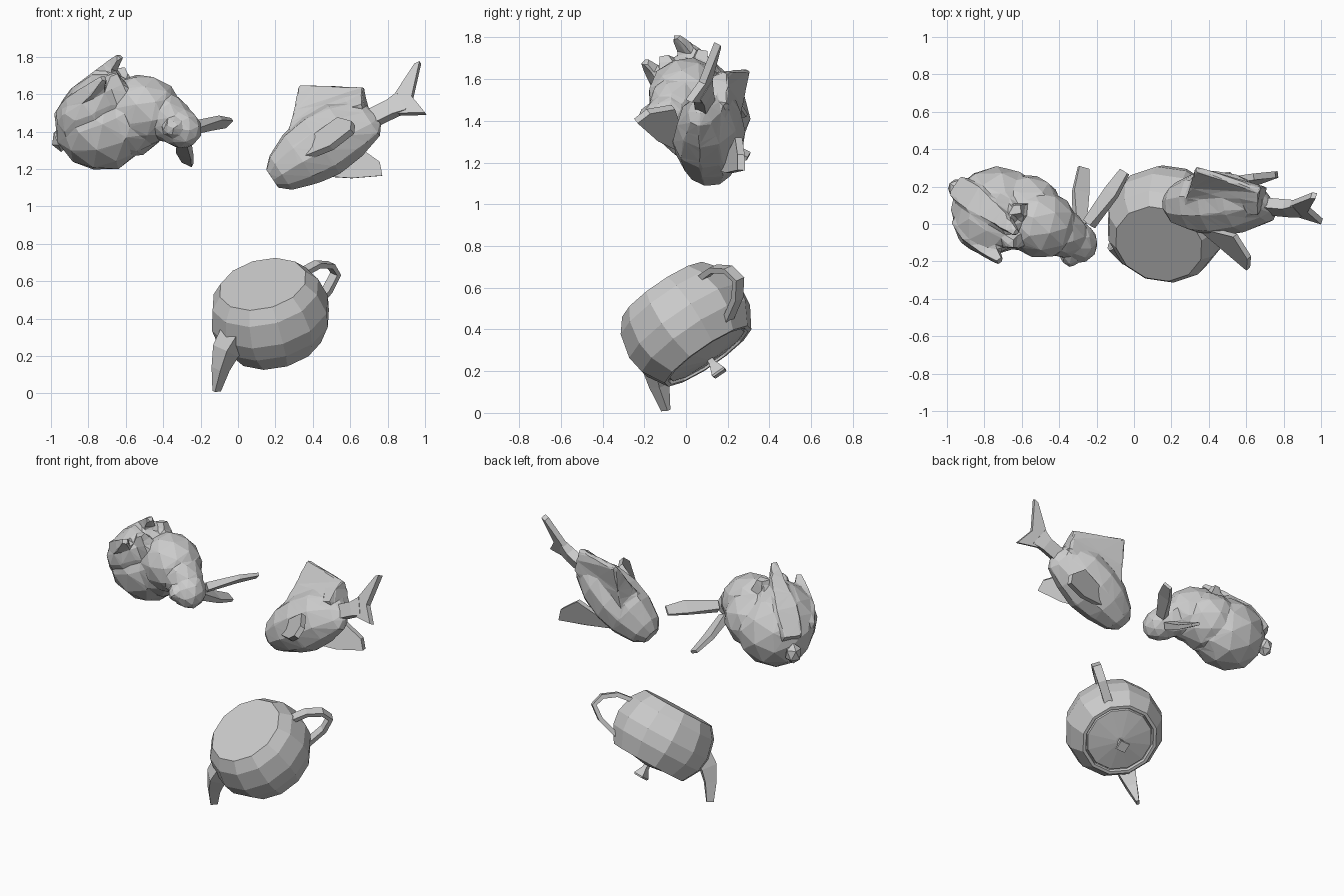
import bpy, bmesh
from math import cos, sin, tau
from mathutils import Vector, Matrix


def finish(name, bm):
    bmesh.ops.recalc_face_normals(bm, faces=bm.faces)
    me = bpy.data.meshes.new(name)
    bm.to_mesh(me)
    bm.free()
    ob = bpy.data.objects.new(name, me)
    bpy.context.collection.objects.link(ob)
    return ob


def frame(origin, x, z):
    # local frame: z kept exact, x made perpendicular
    z = Vector(z).normalized()
    x = Vector(x)
    x = (x - z * x.dot(z)).normalized()
    y = z.cross(x)
    m = Matrix((x, y, z)).transposed().to_4x4()
    m.translation = Vector(origin)
    return m


def loft(name, rings, m=Matrix()):
    bm = bmesh.new()
    vs = [[bm.verts.new(m @ Vector(p)) for p in r] for r in rings]
    n = len(vs[0])
    for a, b in zip(vs, vs[1:]):
        for i in range(n):
            j = (i + 1) % n
            bm.faces.new((a[i], a[j], b[j], b[i]))
    bm.faces.new(vs[0])
    bm.faces.new(vs[-1])
    return finish(name, bm)


def lathe(name, prof, n, m):
    return loft(name, [[(r * cos(tau * i / n), r * sin(tau * i / n), z)
                        for i in range(n)] for r, z in prof], m)


def tube(name, path, side, radii, m=Matrix()):
    # four-sided tube; radii = (across, in plane) at each point
    pts = [Vector(p) for p in path]
    side = Vector(side).normalized()
    rings = []
    for i, p in enumerate(pts):
        t = (pts[min(i + 1, len(pts) - 1)] - pts[max(i - 1, 0)]).normalized()
        s = (side - t * side.dot(t)).normalized()
        nrm = t.cross(s)
        a, b = radii[i]
        rings.append([p + s * a * u + nrm * b * v
                      for u, v in ((1, 1), (-1, 1), (-1, -1), (1, -1))])
    return loft(name, rings, m)


def plate(name, pts, thick, m):
    # flat fin thickened about its own plane
    pts = [Vector(p) for p in pts]
    nrm = (pts[1] - pts[0]).cross(pts[2] - pts[0]).normalized() * thick / 2
    return loft(name, [[p - nrm for p in pts], [p + nrm for p in pts]], m)


def blob(name, c, size, axis=(0, 0, 1), sub=2):
    # faceted ellipsoid, local z along axis
    bm = bmesh.new()
    m = frame(c, (0.31, 1, 0.2), axis) @ Matrix.Diagonal((*size, 1))
    bmesh.ops.create_icosphere(bm, subdivisions=sub, radius=1, matrix=m)
    return finish(name, bm)


def fuse(name, parts, voxel, ratio):
    # merge parts into one skin, then reduce it to coarse facets
    bm = bmesh.new()
    for p in parts:
        bm.from_mesh(p.data)
        bpy.data.objects.remove(p)
    ob = finish(name, bm)
    rm = ob.modifiers.new("skin", 'REMESH')
    rm.mode = 'VOXEL'
    rm.voxel_size = voxel
    dm = ob.modifiers.new("facets", 'DECIMATE')
    dm.ratio = ratio
    return ob


# ---- upturned teapot: local z points out of the lid, x toward the handle
T = frame((0.17, -0.002, 0.43), (0.716, 0.478, 0.507), (0.2, 0.55, -0.81))
lathe("teapot_body", [(0.24, -0.19), (0.295, -0.12), (0.325, 0.0), (0.312, 0.09),
                      (0.25, 0.195), (0.23, 0.195), (0.225, 0.175)], 12, T)
lathe("teapot_lid", [(0.222, 0.17), (0.215, 0.187), (0.03, 0.215)], 12, T)
lathe("teapot_knob", [(0.02, 0.2), (0.022, 0.235), (0.05, 0.29), (0.045, 0.3)], 4, T)
tube("teapot_spout", [(-0.25, 0, 0.0), (-0.34, 0, 0.04), (-0.4, 0, 0.12),
                      (-0.46, 0, 0.23)], (0, 1, 0),
     [(0.065, 0.07), (0.055, 0.05), (0.035, 0.035), (0.01, 0.022)], T)
tube("teapot_handle", [(0.26, 0, -0.1), (0.38, 0, -0.085), (0.46, 0, -0.03),
                       (0.48, 0, 0.04), (0.4, 0, 0.1), (0.26, 0, 0.14)],
     (0, 1, 0), [(0.028, 0.014)] * 6, T)

# ---- fish: local x to the tail, z toward the dorsal fin
F = frame((0.45, 0.12, 1.35), (0.83, 0, 0.56), (-0.49, 0.49, 0.72))
rows = [(-0.335, -0.02, 0.06, 0.06), (-0.28, -0.02, 0.115, 0.11),
        (-0.15, -0.015, 0.16, 0.165), (-0.02, -0.02, 0.17, 0.19),
        (0.13, -0.02, 0.145, 0.18), (0.27, -0.04, 0.075, 0.13),
        (0.31, -0.06, 0.03, 0.06)]
body = loft("body", [[(a, w * cos(tau * i / 10), u + h * sin(tau * i / 10))
                      for i in range(10)] for a, u, w, h in rows], F)
# wedge-shaped dorsal fin
fin = loft("fin", [[(a, -w, u), (b, -w, v), (b, w, v), (a, w, u)] for a, u, b, v, w in (
    (-0.14, 0.1, 0.29, 0.0, 0.09), (-0.04, 0.22, 0.32, 0.08, 0.05),
    (0.065, 0.36, 0.345, 0.125, 0.014))], F)
fuse("fish_body", [body, fin], 0.012, 0.03)
for s, side in ((1, "left"), (-1, "right")):
    plate(side + "_fin", [(-0.12, s * 0.13, -0.03), (0.14, s * 0.18, -0.05),
                          (0.19, s * 0.255, -0.16), (0.16, s * 0.29, -0.22),
                          (0.02, s * 0.2, -0.18), (-0.12, s * 0.12, -0.1)], 0.035, F)
tube("tail_stem", [(0.28, 0, -0.055), (0.4, 0, -0.075), (0.47, 0, -0.08)],
     (0, 1, 0), [(0.03, 0.045), (0.03, 0.045), (0.02, 0.06)], F)
plate("tail_upper", [(0.4, 0, -0.09), (0.53, 0, -0.09), (0.67, 0, 0.06),
                     (0.64, 0, 0.065), (0.42, 0, -0.04)], 0.035, F)
plate("tail_lower", [(0.4, 0, -0.06), (0.53, 0, -0.09), (0.54, 0, -0.22),
                     (0.42, 0, -0.13)], 0.035, F)

# ---- rabbit lying over: fused masses and feet, then tail and ears
foot = [(0.06, 0.05), (0.075, 0.06), (0.045, 0.035), (0.018, 0.016)]
paw = [(0.06, 0.05), (0.04, 0.04), (0.025, 0.025)]
fuse("rabbit_body", [
    blob("haunch", (-0.73, 0.075, 1.425), (0.235, 0.24, 0.255), (1, 0, -0.2)),
    blob("chest", (-0.5, 0.0, 1.52), (0.185, 0.185, 0.21), (0.8, -0.25, -0.3)),
    blob("flank", (-0.58, 0.06, 1.46), (0.21, 0.2, 0.21), (0.8, -0.2, 0.3)),
    blob("neck", (-0.39, -0.05, 1.48), (0.13, 0.13, 0.16), (0.7, -0.2, -0.5)),
    blob("head", (-0.31, -0.09, 1.42), (0.11, 0.11, 0.13), (0.5, -0.5, -0.3)),
    blob("muzzle", (-0.34, -0.165, 1.42), (0.06, 0.055, 0.065), (0, -1, 0)),
    blob("belly", (-0.78, 0.02, 1.53), (0.19, 0.15, 0.23), (0.7, -0.1, 0.7)),
    tube("foot_a", [(-0.93, 0.19, 1.45), (-0.83, 0.12, 1.58), (-0.7, 0.02, 1.72),
                    (-0.63, -0.05, 1.805)], (0.5, 0.8, 0), foot),
    tube("foot_b", [(-0.92, 0.03, 1.46), (-0.85, -0.05, 1.53), (-0.77, -0.14, 1.62),
                    (-0.715, -0.2, 1.685)], (0.6, 0.5, 0), foot),
    tube("paw_a", [(-0.62, 0.04, 1.58), (-0.62, 0.07, 1.68), (-0.63, 0.08, 1.74)],
         (1, 0, 0), paw),
    tube("paw_b", [(-0.62, -0.07, 1.56), (-0.65, -0.09, 1.65), (-0.67, -0.1, 1.71)],
         (1, 0, 0), paw)], 0.014, 0.035)
blob("rabbit_tail", (-0.945, 0.19, 1.36), (0.055, 0.055, 0.07), (0, 0, 1), 1)
ear = [(0.03, 0.025), (0.045, 0.015), (0.03, 0.01)]
tube("ear_outer", [(-0.24, 0.0, 1.42), (-0.12, 0.17, 1.445), (-0.05, 0.28, 1.445)],
     (0.5, -0.3, 0.5), ear)
tube("ear_lower", [(-0.29, 0.0, 1.36), (-0.285, 0.17, 1.28), (-0.27, 0.3, 1.23)],
     (0.9, 0, -0.5), ear)
